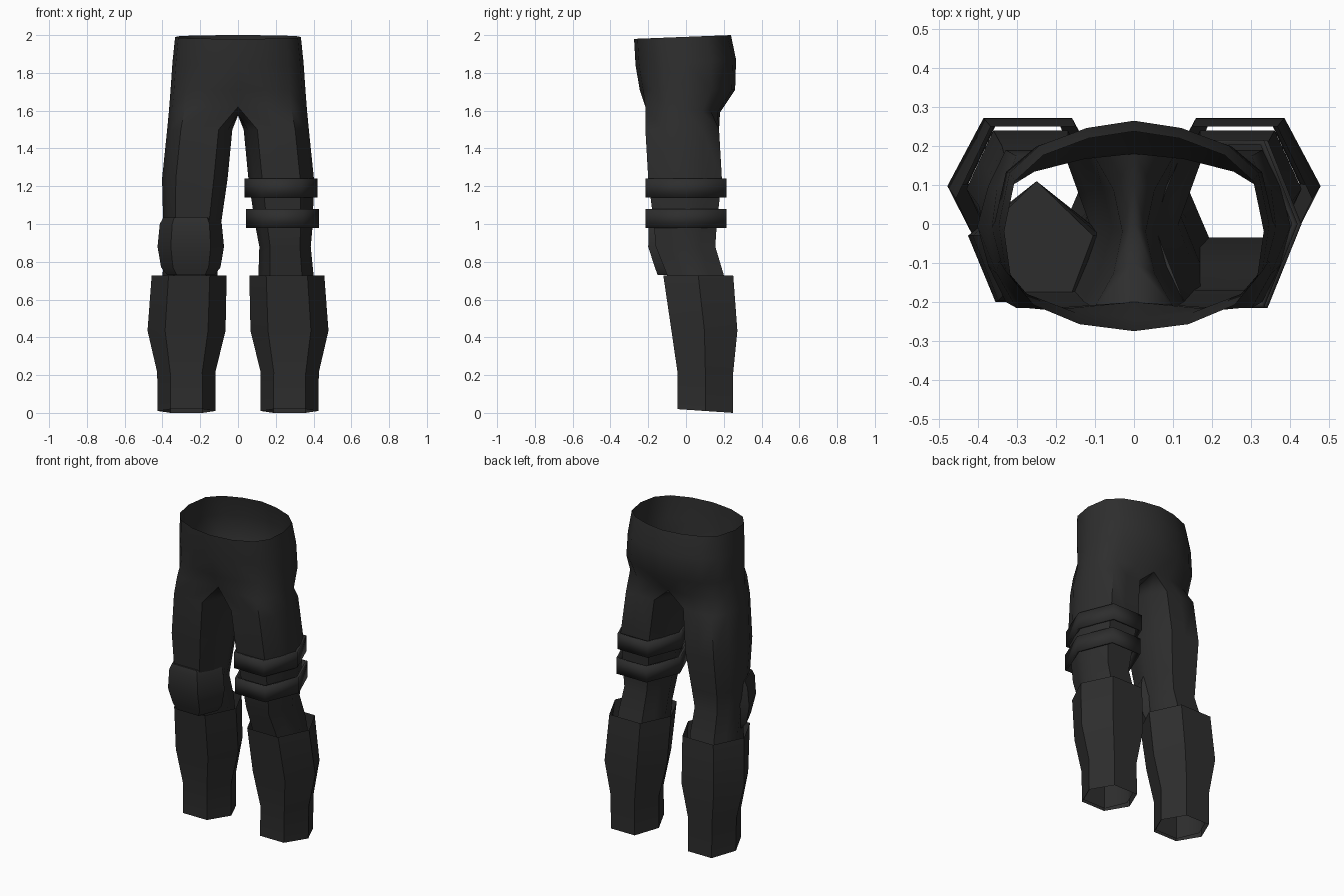
import bpy, bmesh, math

if "Cube" in bpy.data.objects:
    bpy.data.objects.remove(bpy.data.objects["Cube"])

mat = bpy.data.materials.new("charcoal cloth")
mat.diffuse_color = (0.027, 0.027, 0.027, 1)
mat.use_nodes = True
mat.node_tree.nodes["Principled BSDF"].inputs["Base Color"].default_value = mat.diffuse_color


def bridge(bm, a, b, closed=True):
    n = len(a)
    for i in range(n if closed else n - 1):
        j = (i + 1) % n
        bm.faces.new((a[i], a[j], b[j], b[i]))


def finish(bm, name, mirror=False, thick=0, smooth=40):
    bmesh.ops.recalc_face_normals(bm, faces=bm.faces)
    me = bpy.data.meshes.new(name)
    bm.to_mesh(me)
    bm.free()
    ob = bpy.data.objects.new(name, me)
    bpy.context.collection.objects.link(ob)
    me.materials.append(mat)
    if thick:
        m = ob.modifiers.new("thickness", 'SOLIDIFY')
        m.thickness, m.offset = thick, -1
    if mirror:
        m = ob.modifiers.new("mirror", 'MIRROR')
        m.merge_threshold = 0.001
    bpy.ops.object.select_all(action='DESELECT')
    ob.select_set(True)
    bpy.context.view_layer.objects.active = ob
    bpy.ops.object.shade_smooth_by_angle(angle=math.radians(smooth))
    return ob


def hexagon(x0, x1, yf, yb, flat=0.55, ymid=0.5):
    """Six corners: front inner, front outer, outer, back outer, back inner, inner."""
    c, h, ym = (x0 + x1) / 2, (x1 - x0) / 2, yf + (yb - yf) * ymid
    return [(c - h * flat, yf), (c + h * flat, yf), (x1, ym),
            (c + h * flat, yb), (c - h * flat, yb), (x0, ym)]


def with_midpoints(pts, bulge):
    """Twelve points: corners plus edge midpoints, sides pushed out by bulge."""
    cx = sum(p[0] for p in pts) / 6
    cy = sum(p[1] for p in pts) / 6
    out = []
    for i, p in enumerate(pts):
        q = pts[(i + 1) % 6]
        k = 1 if i in (0, 3) else 1 + bulge
        out += [p, (cx + ((p[0] + q[0]) / 2 - cx) * k, cy + ((p[1] + q[1]) / 2 - cy) * k)]
    return out


# Trousers: half pelvis lofted into one leg, then mirrored
ARC = [(0, -1), (.42, -.93), (.77, -.74), (.95, -.45), (1, 0),
       (.92, .5), (.7, .76), (.35, .93), (0, 1)]
bm = bmesh.new()
prev = None
for xw, yf, yb, zf, zb in [(.333, -.275, .238, 1.98, 2.0), (.347, -.267, .265, 1.84, 1.87),
                           (.357, -.245, .26, 1.71, 1.71), (.365, -.2, .18, 1.62, 1.59)]:
    ring = [bm.verts.new((u * xw, (yf + yb) / 2 + v * (yb - yf) / 2, zf + (zb - zf) * (v + 1) / 2))
            for u, v in ARC]
    if prev:
        bridge(bm, prev, ring, closed=False)
    prev = ring
for i in (1, 2):
    prev[i].co.y = -.215
prev += [bm.verts.new(p) for p in [(0, .1, 1.58), (0, 0, 1.575), (0, -.1, 1.58)]]
LEG = [  # z, inner x, outer x, front y, back y, bulge
    (1.5, .03, .375, -.215, .175, .1), (1.24, .055, .402, -.2, .19, .06),
    (1.0, .09, .396, -.17, .163, .03), (.88, .113, .385, -.16, .155, 0),
    (.73, .108, .4, -.1, .2, 0), (.43, .1, .43, -.06, .24, 0),
    (.2, .135, .41, -.035, .235, 0), (.03, .135, .41, -.035, .235, 0)]
for z, x0, x1, yf, yb, b in LEG:
    ring = [bm.verts.new((x, y, z)) for x, y in with_midpoints(hexagon(x0, x1, yf, yb, .58), b)]
    bridge(bm, prev, ring)
    prev = ring
finish(bm, "trousers", mirror=True, smooth=60)

# Boot shafts: open six-sided sleeves
bm = bmesh.new()
prev = None
for z, x0, x1, yf, yb, tilt in [(.727, .06, .457, -.12, .25, 0), (.435, .066, .479, -.077, .272, 0),
                                (.215, .12, .428, -.045, .25, 0), (.0, .12, .425, -.045, .25, .02)]:
    ring = [bm.verts.new((x, y, z + tilt * (yb - y) / (yb - yf)))
            for x, y in hexagon(x0, x1, yf, yb)]
    if prev:
        bridge(bm, prev, ring)
    prev = ring
finish(bm, "boot_shafts", mirror=True)

# Thigh straps: two bands around one leg
for n, (z0, z1, x0, x1) in enumerate([(1.14, 1.24, .035, .42), (.98, 1.08, .043, .43)]):
    bm = bmesh.new()
    rings = [[bm.verts.new((x, y, z)) for x, y in hexagon(x0, x1, -.215, .215)] for z in (z0, z1)]
    bridge(bm, *rings)
    finish(bm, f"thigh_strap_{n + 1}", thick=.015, smooth=20)

# Knee pad: closed shell on the other knee, its back buried in the leg
bm = bmesh.new()
prev = None
for z, hw, yf, yb in [(1.035, .145, -.185, .11), (1.0, .164, -.197, .11), (.88, .176, -.2, .11),
                      (.77, .157, -.165, .1), (.73, .125, -.15, .06)]:
    ring = [bm.verts.new((-.25 + u * hw, y, z)) for u, y in
            [(-.6, yf), (.6, yf), (1, -.03), (0, yb), (-1, -.03)]]
    if prev:
        bridge(bm, prev, ring)
    else:
        bm.faces.new(ring)
    prev = ring
bm.faces.new(prev)
finish(bm, "knee_pad")
